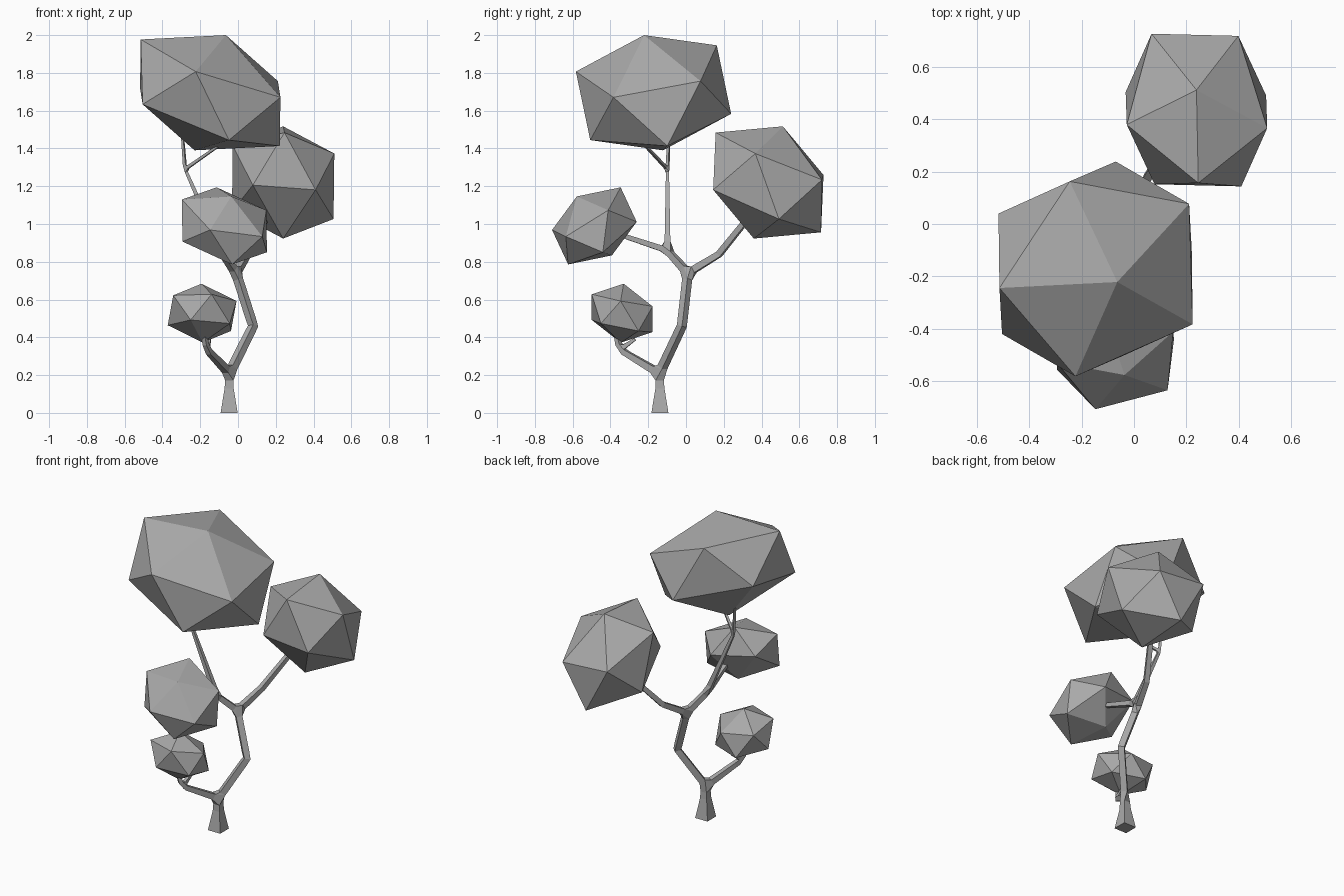
import bpy
import bmesh
from mathutils import Matrix, Vector

if "Cube" in bpy.data.objects:
    bpy.data.objects.remove(bpy.data.objects["Cube"], do_unlink=True)

grey = bpy.data.materials.new("plain_grey")
grey.use_nodes = True
grey.diffuse_color = (0.4, 0.4, 0.4, 1)
grey.node_tree.nodes["Principled BSDF"].inputs["Base Color"].default_value = (0.4, 0.4, 0.4, 1)


def add_object(name, mesh):
    obj = bpy.data.objects.new(name, mesh)
    bpy.context.scene.collection.objects.link(obj)
    mesh.materials.append(grey)
    return obj


def leaf_clump(name, centre, a, b, c):
    """Icosahedron stretched so one of its faces has corners a, b, c (from the centre)."""
    bm = bmesh.new()
    bmesh.ops.create_icosphere(bm, subdivisions=1, radius=1)
    bm.faces.ensure_lookup_table()
    corners = Matrix([v.co for v in bm.faces[0].verts]).transposed()
    stretch = Matrix((a, b, c)).transposed() @ corners.inverted()
    for v in bm.verts:
        v.co = stretch @ v.co + Vector(centre)
    bmesh.ops.recalc_face_normals(bm, faces=bm.faces)
    mesh = bpy.data.meshes.new(name)
    bm.to_mesh(mesh)
    bm.free()
    return add_object(name, mesh)


# Leaf clumps
leaf_clump("crown_leaves", (-.147, -.172, 1.695),
           (-.368, -.073, .282), (.083, -.05, .305), (-.077, -.411, .112))
leaf_clump("back_leaves", (.239, .436, 1.22),
           (0, .077, .297), (.007, -.279, .264), (.271, -.069, .153))
leaf_clump("front_leaves", (-.072, -.485, .99),
           (-.041, .139, .204), (.036, -.093, .156), (.222, .073, .083))
leaf_clump("low_leaves", (-.19, -.338, .528),
           (-.003, .008, .156), (.182, -.008, .064), (.05, -.161, .1))

# Trunk and branches: joint name -> (parent, position, half thickness)
joints = {
    "base": (None, (-.047, -.138, 0), .045),
    "neck": ("base", (-.047, -.138, .13), .024),
    "low_fork": ("neck", (-.045, -.14, .21), .02),
    "bend": ("low_fork", (.08, -.022, .46), .019),
    "main_fork": ("bend", (-.01, .01, .74), .019),
    "back_bend": ("main_fork", (.05, .175, .84), .016),
    "back_tip": ("back_bend", (.14, .32, 1.02), .014),
    "front_fork": ("main_fork", (-.09, -.098, .86), .016),
    "front_tip": ("front_fork", (-.06, -.34, .94), .012),
    "crown_fork": ("front_fork", (-.28, -.098, 1.29), .008),
    "crown_tip": ("crown_fork", (-.295, -.09, 1.48), .006),
    "crown_twig": ("crown_fork", (-.08, -.23, 1.43), .006),
    "low_bend": ("low_fork", (-.165, -.35, .335), .014),
    "low_tip": ("low_bend", (-.18, -.37, .42), .01),
    "low_twig": ("low_bend", (-.15, -.27, .39), .007),
}
order = list(joints)
mesh = bpy.data.meshes.new("trunk_and_branches")
edges = [(order.index(j[0]), i) for i, j in enumerate(joints.values()) if j[0]]
mesh.from_pydata([j[1] for j in joints.values()], edges, [])
trunk = add_object("trunk_and_branches", mesh)
skin = trunk.modifiers.new("Skin", 'SKIN')
skin.branch_smoothing = 0
skin.use_smooth_shade = False
for vert, joint in zip(mesh.skin_vertices[0].data, joints.values()):
    vert.radius = (joint[2], joint[2])
    vert.use_root = joint[0] is None
